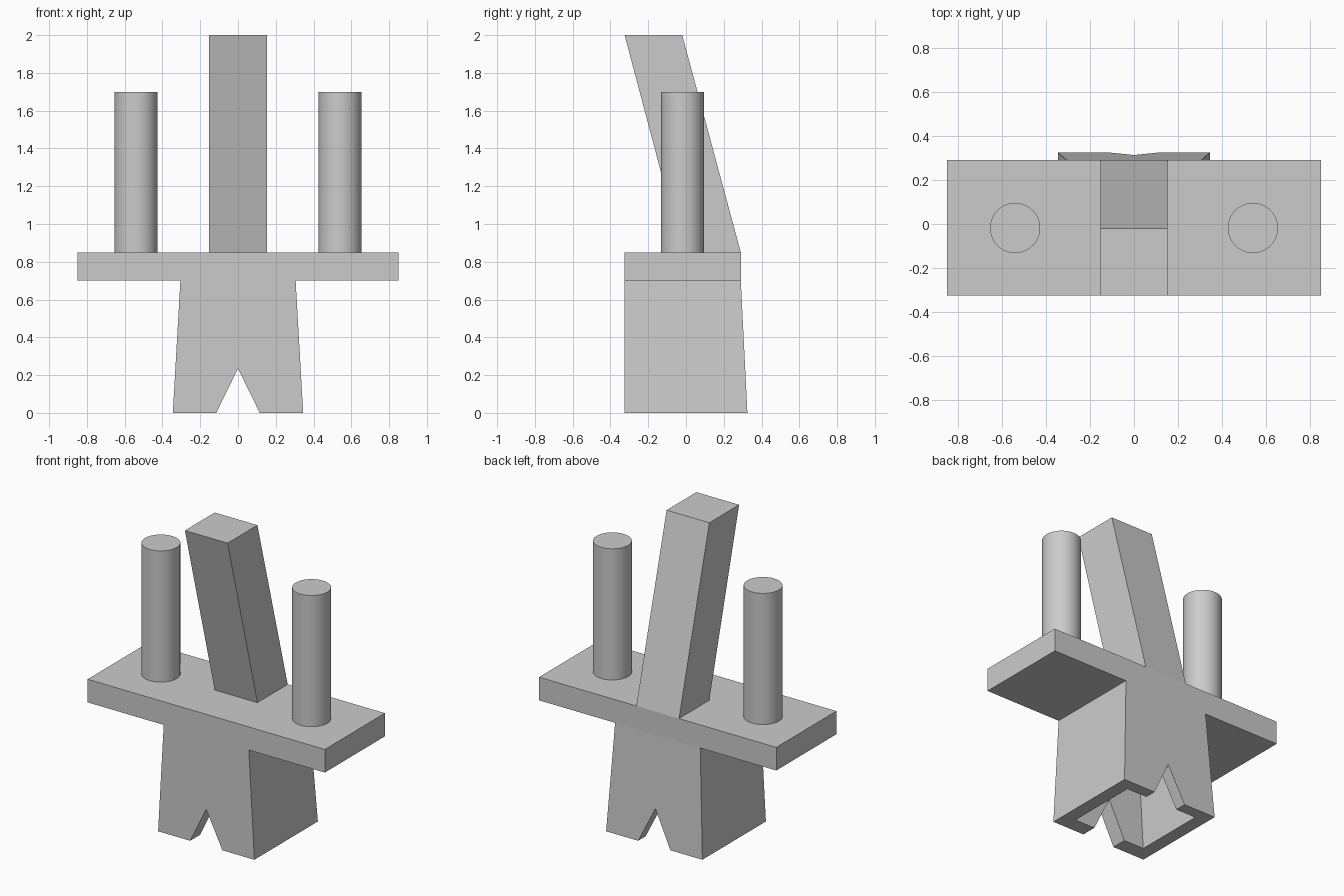
import bpy
import bmesh

if "Cube" in bpy.data.objects:
    bpy.data.objects.remove(bpy.data.objects["Cube"])

grey = bpy.data.materials.new("plain grey")
grey.use_nodes = True
COLOUR = (0.6, 0.6, 0.6, 1)
grey.diffuse_color = COLOUR
grey.node_tree.nodes["Principled BSDF"].inputs["Base Color"].default_value = COLOUR


def loft(name, bottom, top):
    """Solid between two matching rings of points."""
    bm = bmesh.new()
    low = [bm.verts.new(p) for p in bottom]
    high = [bm.verts.new(p) for p in top]
    bm.faces.new(low)
    bm.faces.new(high)
    for i in range(len(low)):
        j = (i + 1) % len(low)
        bm.faces.new((low[i], low[j], high[j], high[i]))
    bmesh.ops.recalc_face_normals(bm, faces=bm.faces)
    mesh = bpy.data.meshes.new(name)
    bm.to_mesh(mesh)
    bm.free()
    obj = bpy.data.objects.new(name, mesh)
    bpy.context.collection.objects.link(obj)
    mesh.materials.append(grey)
    return obj


def ring(half_x, front, back, z):
    return [(-half_x, front, z), (half_x, front, z), (half_x, back, z), (-half_x, back, z)]


def combine(target, other, operation):
    """Apply a boolean and remove the helper."""
    other.hide_render = True
    mod = target.modifiers.new(operation, 'BOOLEAN')
    mod.operation = operation
    mod.solver = 'EXACT'
    mod.object = other
    bpy.context.view_layer.objects.active = target
    bpy.ops.object.modifier_apply(modifier=mod.name)
    bpy.data.objects.remove(other)


FRONT, BACK = -0.325, 0.29

# Tapered hollow base joined to the wide plate
base = loft("base_and_plate", ring(0.345, FRONT, 0.325, 0), ring(0.305, FRONT, BACK, 0.7))
plate = loft("plate", ring(0.85, FRONT, BACK, 0.7), ring(0.85, FRONT, BACK, 0.85))
combine(base, plate, 'UNION')

# Cavity open at the bottom
cavity = loft("cavity", ring(0.26, -0.225, 0.25, -0.01), ring(0.22, -0.225, 0.21, 0.7))
combine(base, cavity, 'DIFFERENCE')

# V-shaped notch through the front and back walls
notch = loft("notch",
             [(x, -0.5, z) for x, z in ((-0.12, -0.01), (0.12, -0.01), (0, 0.235))],
             [(x, 0.5, z) for x, z in ((-0.12, -0.01), (0.12, -0.01), (0, 0.235))])
combine(base, notch, 'DIFFERENCE')

# Square post leaning forward
loft("leaning_post", ring(0.153, -0.02, BACK, 0.85), ring(0.153, FRONT, -0.02, 2))

# Round posts on either side
for side, x in (("right", -0.54), ("left", 0.54)):
    bpy.ops.mesh.primitive_cylinder_add(vertices=48, radius=0.114, depth=0.85,
                                        location=(x, -0.018, 1.275))
    post = bpy.context.object
    post.name = side + "_round_post"
    post.data.materials.append(grey)
    bpy.ops.object.shade_smooth_by_angle()
